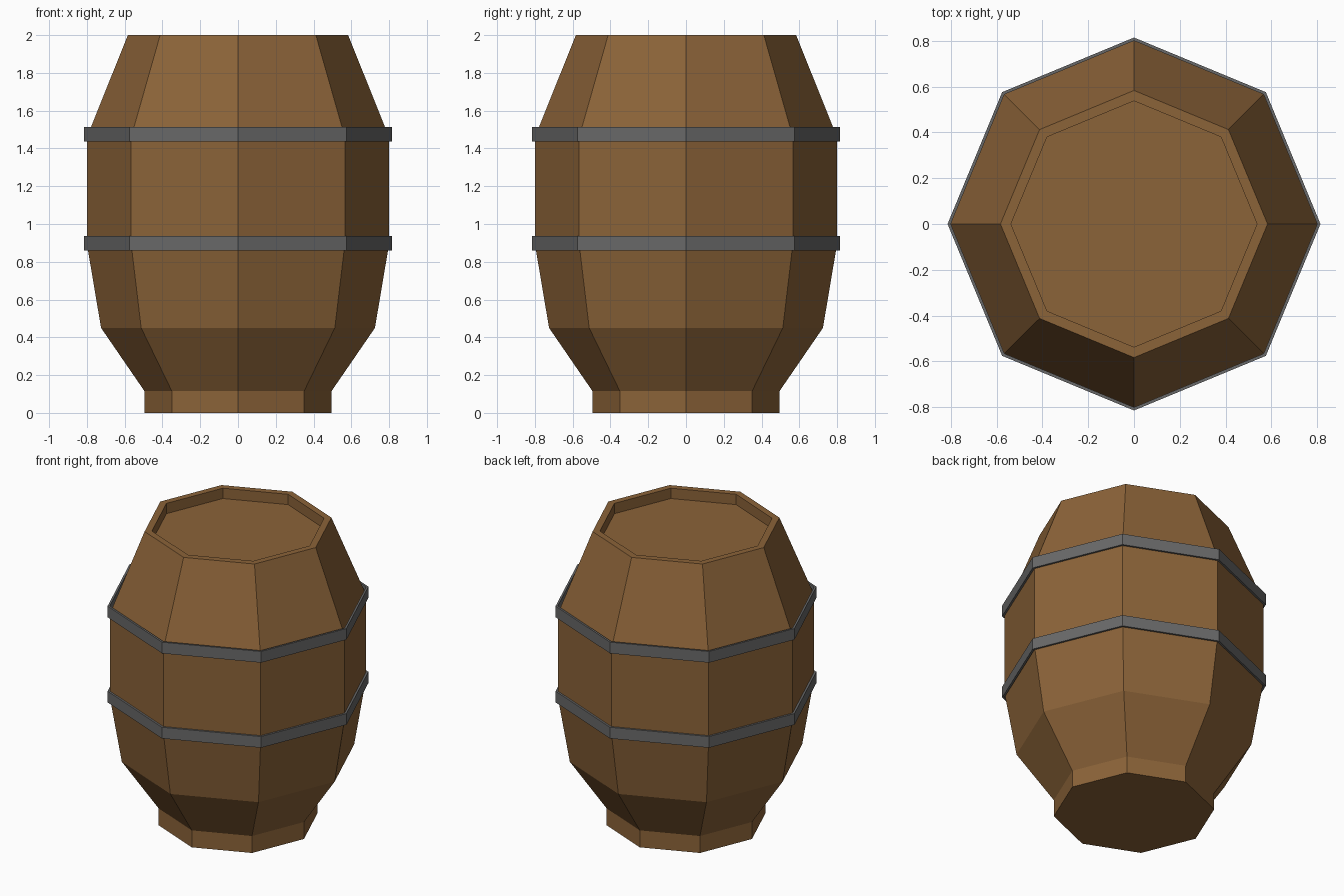
import bpy, bmesh
from math import cos, sin, tau

if "Cube" in bpy.data.objects:
    bpy.data.objects.remove(bpy.data.objects["Cube"])

SIDES = 8


def material(name, color):
    m = bpy.data.materials.new(name)
    m.diffuse_color = (*color, 1)
    m.use_nodes = True
    m.node_tree.nodes["Principled BSDF"].inputs["Base Color"].default_value = m.diffuse_color
    return m


def lathe(name, profile, mat, closed=False):
    """Revolve (radius, z) points around z; cap the ends or close the loop."""
    bm = bmesh.new()
    rings = [[bm.verts.new((r * cos(tau * i / SIDES), r * sin(tau * i / SIDES), z))
              for i in range(SIDES)] for r, z in profile]
    pairs = list(zip(rings, rings[1:]))
    if closed:
        pairs.append((rings[-1], rings[0]))
    else:
        bm.faces.new(rings[0][::-1])
        bm.faces.new(rings[-1])
    for a, b in pairs:
        for i in range(SIDES):
            j = (i + 1) % SIDES
            bm.faces.new((a[i], a[j], b[j], b[i]))
    bmesh.ops.recalc_face_normals(bm, faces=bm.faces)
    mesh = bpy.data.meshes.new(name)
    bm.to_mesh(mesh)
    bm.free()
    mesh.materials.append(mat)
    obj = bpy.data.objects.new(name, mesh)
    bpy.context.collection.objects.link(obj)
    return obj


wood = material("wood", (0.26, 0.125, 0.04))
iron = material("iron", (0.14, 0.14, 0.14))

# Barrel body: foot, flared belly, straight middle, taper, rim and sunken lid
lathe("barrel_body", [(0.495, 0), (0.495, 0.115), (0.725, 0.45), (0.8, 0.895),
                      (0.8, 1.46), (0.583, 2), (0.537, 2), (0.537, 1.93)], wood)

# Two thin metal hoops
for name, z in (("lower_hoop", 0.898), ("upper_hoop", 1.475)):
    lathe(name, [(0.8, z - 0.038), (0.814, z - 0.038),
                 (0.814, z + 0.038), (0.8, z + 0.038)], iron, closed=True)
